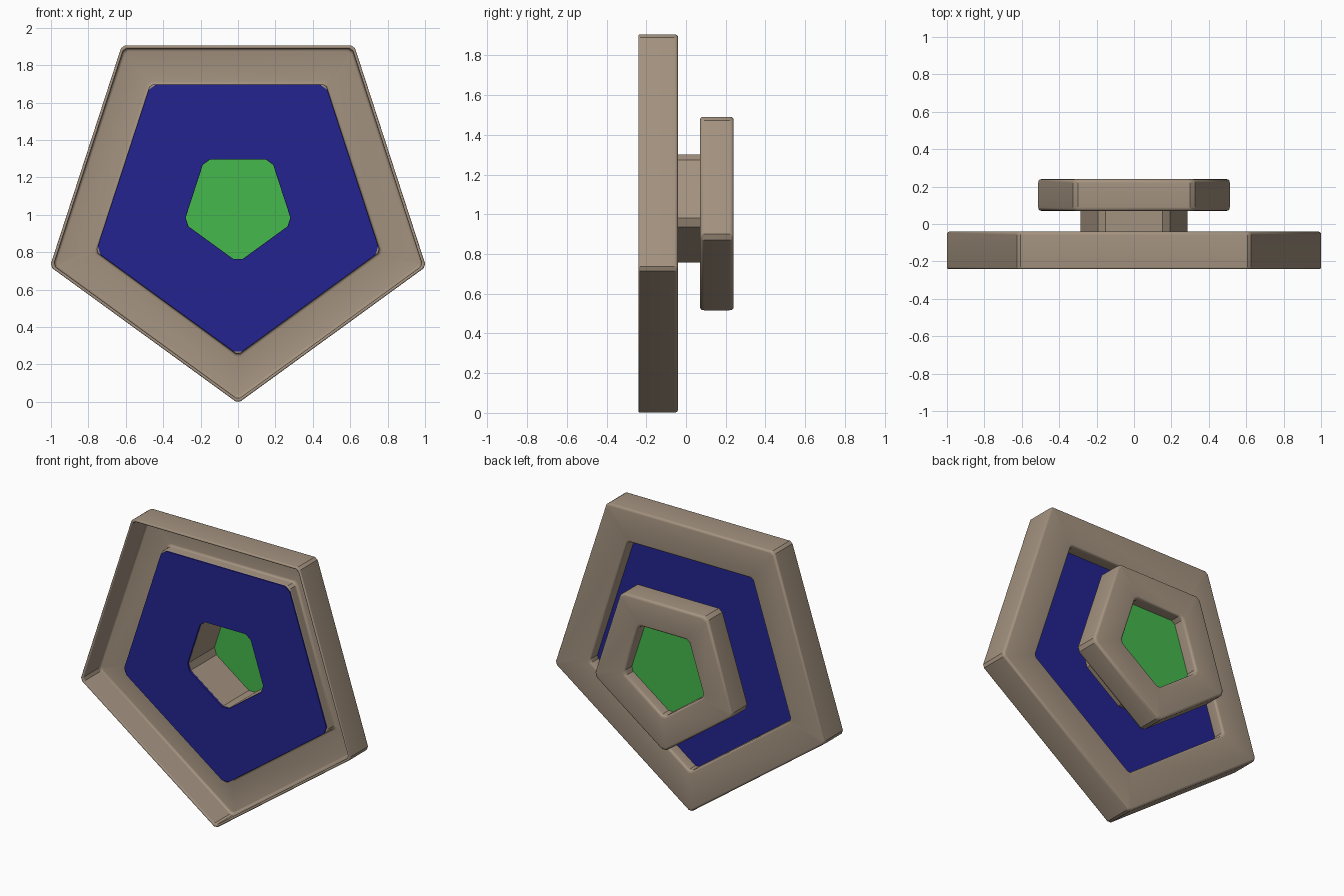
import bpy, bmesh, math
from mathutils import Vector

if "Cube" in bpy.data.objects:
    bpy.data.objects.remove(bpy.data.objects["Cube"])

CENTRE_Z = 1.05


def material(name, rgb):
    m = bpy.data.materials.new(name)
    m.diffuse_color = (*rgb, 1)
    m.use_nodes = True
    m.node_tree.nodes["Principled BSDF"].inputs["Base Color"].default_value = m.diffuse_color
    return m


BROWN = material("taupe_brown", (0.37, 0.29, 0.215))
BLUE = material("deep_blue", (0.017, 0.017, 0.28))
GREEN = material("bright_green", (0.06, 0.48, 0.075))


def rounded(profile, radius, steps=3):
    """Round every corner of a closed (radius, y) cross-section."""
    out = []
    n = len(profile)
    for i in range(n):
        a, p, b = (Vector(profile[(i + k) % n]) for k in (-1, 0, 1))
        r = min(radius, 0.45 * (a - p).length, 0.45 * (b - p).length)
        s = p + (a - p).normalized() * r
        e = p + (b - p).normalized() * r
        for k in range(steps + 1):
            t = k / steps
            out.append(s * (1 - t) ** 2 + p * 2 * t * (1 - t) + e * t * t)
    return out


def pentagon(radius, chamfer):
    """Point-down pentagon with slightly clipped corners, in x and z."""
    corners = [Vector((math.cos(a), math.sin(a))) * radius
               for a in (math.radians(-90 + 72 * k) for k in range(5))]
    pts = []
    for i, p in enumerate(corners):
        for q in (corners[i - 1], corners[(i + 1) % 5]):
            pts.append(p + (q - p).normalized() * chamfer)
    return pts


def sweep(name, profile, mat, chamfer=0.02, cap=False):
    """Carry a (radius, y) profile round the pentagon; cap makes a solid plate."""
    bm = bmesh.new()
    rings = [[bm.verts.new((p.x, y, CENTRE_Z + p.y)) for p in pentagon(r, chamfer)]
             for r, y in profile]
    for i in range(len(rings) - (1 if cap else 0)):
        a, b = rings[i], rings[(i + 1) % len(rings)]
        for k in range(10):
            j = (k + 1) % 10
            bm.faces.new((a[k], a[j], b[j], b[k]))
    if cap:
        bm.faces.new(rings[0])
        bm.faces.new(rings[-1])
    bmesh.ops.recalc_face_normals(bm, faces=bm.faces[:])
    me = bpy.data.meshes.new(name)
    bm.to_mesh(me)
    bm.free()
    me.materials.append(mat)
    ob = bpy.data.objects.new(name, me)
    bpy.context.collection.objects.link(ob)
    bpy.ops.object.select_all(action='DESELECT')
    ob.select_set(True)
    bpy.context.view_layer.objects.active = ob
    bpy.ops.object.shade_smooth_by_angle(angle=math.radians(35))
    return ob


# large frame: a channel open to the front, with an inner lip holding the panel
sweep("large_frame", rounded([
    (1.057, -0.24), (1.057, -0.04), (0.785, -0.04), (0.785, -0.128),
    (0.80, -0.128), (0.80, -0.055), (1.037, -0.055), (1.037, -0.24)], 0.018),
    BROWN, 0.015)

# blue panel with a pentagonal hole
sweep("blue_panel", [(0.798, -0.135), (0.798, -0.12), (0.305, -0.12), (0.305, -0.135)],
      BLUE, 0.03)

# tube joining the panel to the small frame
sweep("tube", [(0.311, -0.121), (0.311, 0.152), (0.304, 0.152), (0.304, -0.121)],
      BROWN, 0.03)

# small frame behind
sweep("small_frame", rounded([
    (0.545, 0.07), (0.545, 0.24), (0.312, 0.24), (0.312, 0.07)], 0.02), BROWN, 0.02)

# green panel closing the small frame
sweep("green_panel", [(0.314, 0.15), (0.314, 0.16)], GREEN, 0.02, cap=True)
